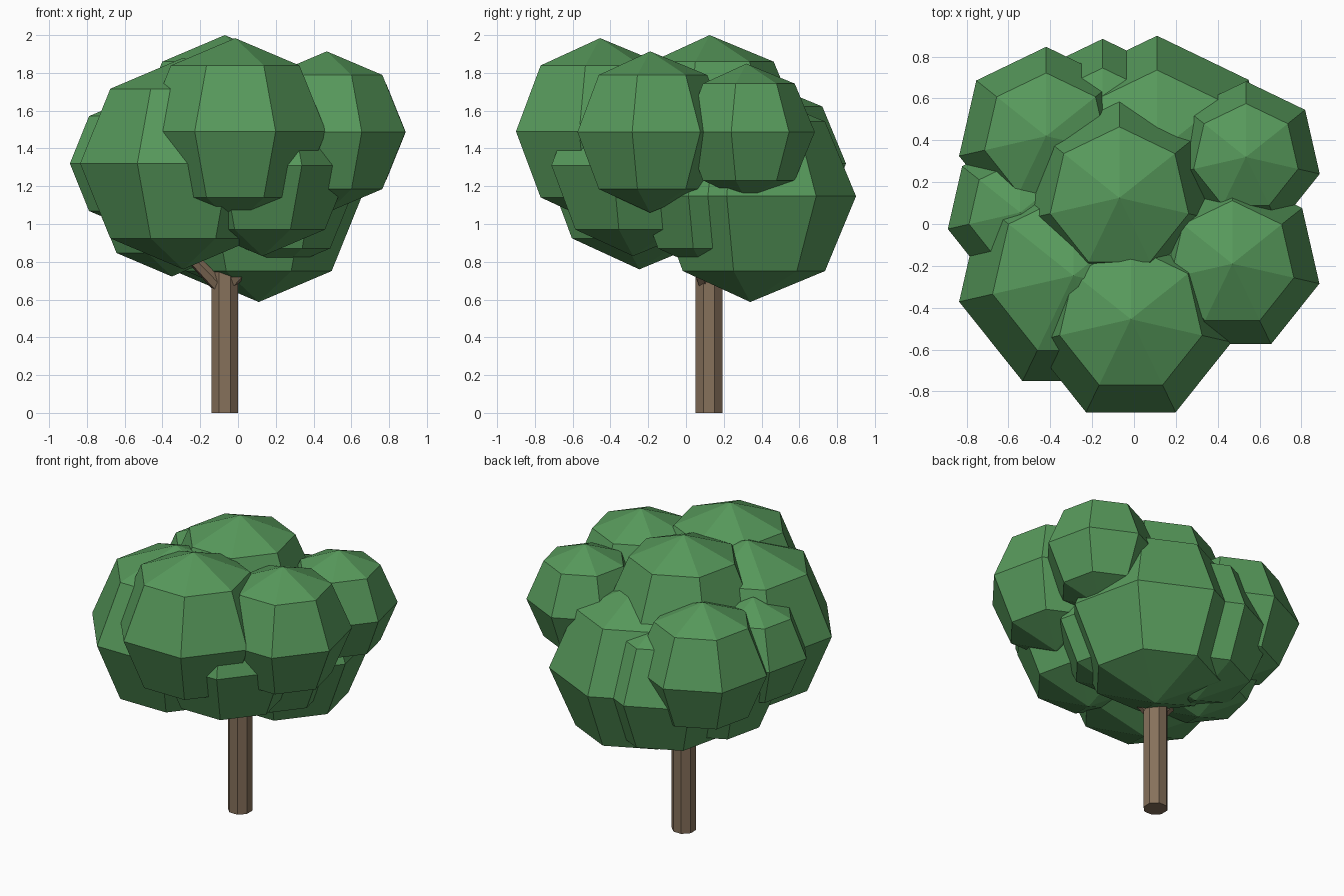
import bpy
import bmesh
import math
from mathutils import Matrix, Vector

cube = bpy.data.objects.get("Cube")
if cube:
    bpy.data.objects.remove(cube, do_unlink=True)


def make_material(name, rgb):
    mat = bpy.data.materials.new(name)
    mat.use_nodes = True
    color = (*rgb, 1.0)
    mat.diffuse_color = color
    bsdf = mat.node_tree.nodes["Principled BSDF"]
    bsdf.inputs["Base Color"].default_value = color
    bsdf.inputs["Roughness"].default_value = 0.9
    return mat


leaf_green = make_material("leaf green", (0.095, 0.32, 0.105))
bark_brown = make_material("bark brown", (0.24, 0.165, 0.105))


def add_object(name, bm, mat):
    bmesh.ops.recalc_face_normals(bm, faces=bm.faces)
    mesh = bpy.data.meshes.new(name)
    bm.to_mesh(mesh)
    bm.free()
    mesh.materials.append(mat)
    obj = bpy.data.objects.new(name, mesh)
    bpy.context.collection.objects.link(obj)
    return obj


def leaf_clump(name, x, y, z, radius, sides=7):
    """Faceted ball: two poles and three rings, one corner pointing to the back."""
    bm = bmesh.new()
    center = Vector((x, y, z))
    rings = []
    for lat in (-math.pi / 4, 0, math.pi / 4):
        ring = []
        for i in range(sides):
            a = math.pi / 2 + math.tau * i / sides
            offset = Vector((math.cos(a) * math.cos(lat),
                             math.sin(a) * math.cos(lat), math.sin(lat)))
            ring.append(bm.verts.new(center + offset * radius))
        rings.append(ring)
    bottom = bm.verts.new(center - Vector((0, 0, radius)))
    top = bm.verts.new(center + Vector((0, 0, radius)))
    for i in range(sides):
        j = (i + 1) % sides
        bm.faces.new((bottom, rings[0][j], rings[0][i]))
        bm.faces.new((top, rings[2][i], rings[2][j]))
        for low, high in zip(rings, rings[1:]):
            bm.faces.new((low[i], low[j], high[j], high[i]))
    add_object(name, bm, leaf_green)


def limb(name, start, end, r_start, r_end, sides):
    """Tapered faceted post between two points."""
    start, end = Vector(start), Vector(end)
    axis = end - start
    bm = bmesh.new()
    turn = axis.to_track_quat("Z", "Y").to_matrix().to_4x4()
    spin = Matrix.Rotation(math.pi / sides, 4, "Z")
    bmesh.ops.create_cone(
        bm, cap_ends=True, segments=sides, radius1=r_start, radius2=r_end,
        depth=axis.length,
        matrix=Matrix.Translation((start + end) / 2) @ turn @ spin)
    add_object(name, bm, bark_brown)


# Trunk and the branches that vanish into the crown
limb("trunk", (-0.07, 0.122, 0), (-0.07, 0.122, 1.0), 0.077, 0.077, 8)
limb("branch_left", (-0.07, 0.11, 0.66), (0.2, 0.0, 0.95), 0.04, 0.03, 6)
limb("branch_right", (-0.08, 0.11, 0.65), (-0.32, 0.03, 0.9), 0.04, 0.03, 6)

# Crown: low, middle and high layers of clumps (x, y, z, radius)
clumps = {
    "low_clump_back": (0.11, 0.34, 1.147, 0.56),
    "low_clump_back_right": (-0.15, 0.41, 1.147, 0.475),
    "low_clump_right": (-0.35, 0.2, 1.147, 0.425),
    "low_clump_left": (0.22, 0.1, 1.147, 0.39),
    "mid_clump_front_right": (-0.29, -0.247, 1.32, 0.56),
    "mid_clump_back_right": (-0.42, 0.42, 1.32, 0.427),
    "mid_clump_right": (-0.544, 0.055, 1.32, 0.355),
    "mid_clump_front_left": (0.13, -0.28, 1.31, 0.48),
    "high_clump_front": (-0.015, -0.455, 1.49, 0.494),
    "high_clump_center": (-0.07, 0.125, 1.52, 0.48),
    "high_clump_left": (0.47, -0.19, 1.487, 0.427),
    "high_clump_back_left": (0.535, 0.32, 1.487, 0.362),
}
for clump_name, values in clumps.items():
    leaf_clump(clump_name, *values)
